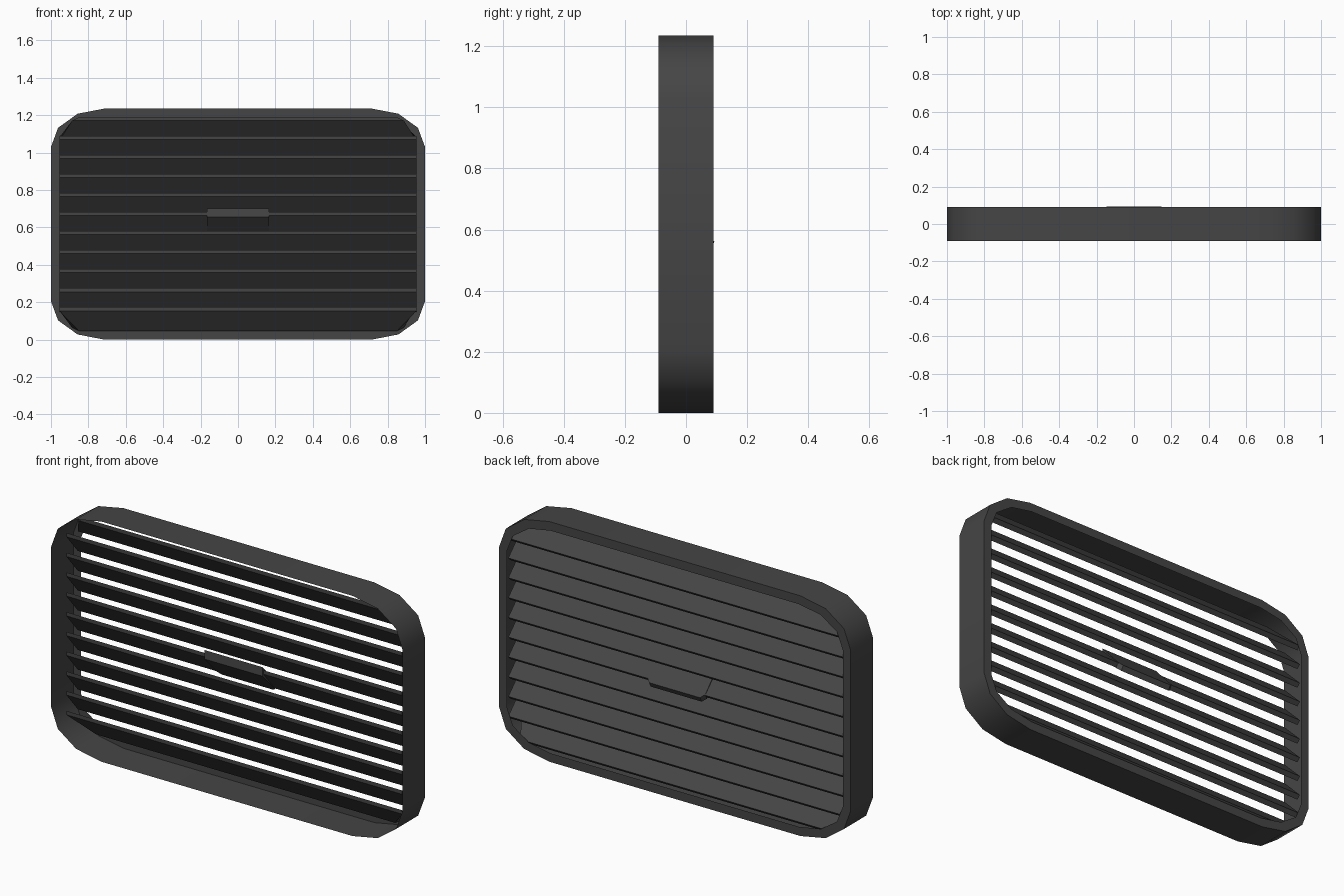
import bpy, bmesh, math

if "Cube" in bpy.data.objects:
    bpy.data.objects.remove(bpy.data.objects["Cube"])

CZ = 0.6175          # mid height
dark = bpy.data.materials.new("dark_plastic")
dark.diffuse_color = (0.06, 0.06, 0.06, 1)
dark.use_nodes = True
dark.node_tree.nodes["Principled BSDF"].inputs["Base Color"].default_value = dark.diffuse_color


def make(name, loops, close_caps=False):
    """Skin a list of equal-length closed loops of 3D points."""
    bm = bmesh.new()
    rings = [[bm.verts.new(p) for p in loop] for loop in loops]
    n = len(loops[0])
    for a, b in zip(rings, rings[1:]):
        for i in range(n):
            j = (i + 1) % n
            bm.faces.new((a[i], a[j], b[j], b[i]))
    if close_caps:
        bm.faces.new(rings[0][::-1])
        bm.faces.new(rings[-1])
    bmesh.ops.recalc_face_normals(bm, faces=bm.faces)
    mesh = bpy.data.meshes.new(name)
    bm.to_mesh(mesh)
    bm.free()
    ob = bpy.data.objects.new(name, mesh)
    bpy.context.collection.objects.link(ob)
    mesh.materials.append(dark)
    return ob


def outline(inset, y):
    """Rounded rectangle with three segments per corner."""
    rx, rz = 0.285 - inset * 0.8, 0.205 - inset * 0.8
    hx, hz = 1 - inset, CZ - inset
    pts = []
    for q, (sx, sz) in enumerate([(1, 1), (-1, 1), (-1, -1), (1, -1)]):
        for k in range(4):
            a = math.radians(90 * q + 30 * k)
            pts.append((sx * (hx - rx) + rx * math.cos(a), y,
                        CZ + sz * (hz - rz) + rz * math.sin(a)))
    return pts


# Thin outer surround, open at the front, with a flat rim at the back
frame = make("frame", [outline(0, -0.09), outline(0, 0.09), outline(0.045, 0.09)])
bpy.context.view_layer.objects.active = frame
frame.select_set(True)
bpy.ops.object.shade_smooth_by_angle(angle=math.radians(40))
frame.select_set(False)


def half_width(z):
    """Slat half length, following the rounded corners."""
    d = abs(z - CZ) - (CZ - 0.205)
    if d <= 0:
        return 0.955
    return min(0.955, 0.715 + 0.265 * math.sqrt(max(0, 1 - (d / 0.185) ** 2)))


# Sloping louvre slats, high at the front and low at the back
profile = [(-0.03, 0.065), (0.08, -0.045), (0.062, -0.063), (-0.03, 0.045)]
for k in range(-5, 6):
    pts = [(y, CZ + 0.1017 * k + z) for y, z in profile]
    make(f"slat_{k + 6}", [[(s * half_width(z), y, z) for y, z in pts]
                           for s in (-1, 1)], True)

# Adjuster tab clipped over the middle slat, with clipped lower corners
shape = [(-0.165, 0), (0.165, 0), (0.165, 0.88), (0.145, 1), (-0.145, 1), (-0.165, 0.88)]


def tab_face(y0, z0, y1, z1):
    return [(x, y0 + (y1 - y0) * t, z0 + (z1 - z0) * t) for x, t in shape]


make("adjuster_tab", [tab_face(-0.035, 0.70, 0.093, 0.56),
                      tab_face(-0.038, 0.655, 0.08, 0.535)], True)
